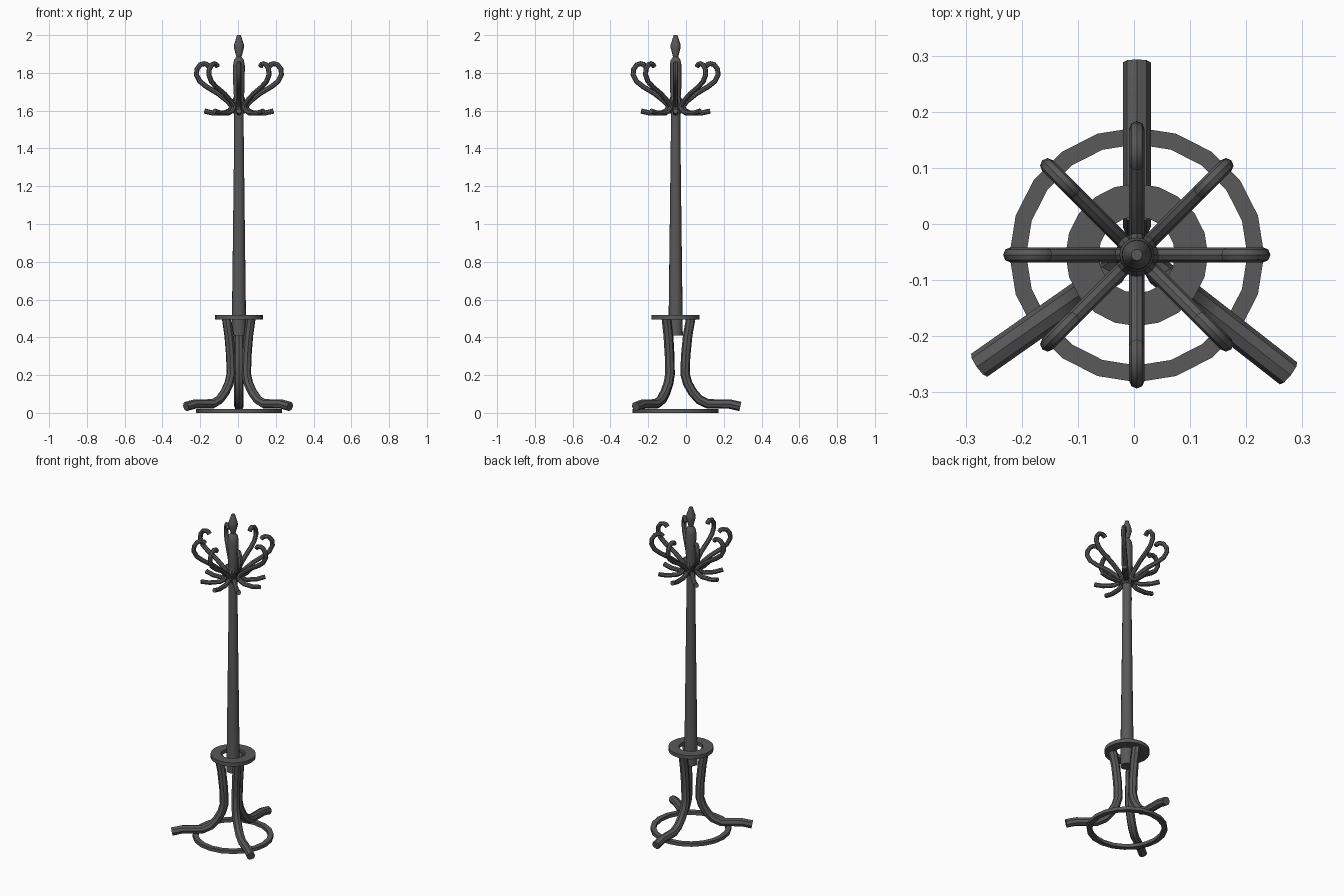
import bpy
import math

cube = bpy.data.objects.get("Cube")
if cube:
    bpy.data.objects.remove(cube, do_unlink=True)

AXIS = (0.005, -0.055)  # the pole's position on the floor

dark = bpy.data.materials.new("dark_grey")
dark.use_nodes = True
COLOUR = (0.1, 0.1, 0.1, 1)
dark.diffuse_color = COLOUR
dark.node_tree.nodes["Principled BSDF"].inputs["Base Color"].default_value = COLOUR


def finish(obj):
    obj.location = (*AXIS, 0)
    obj.data.materials.append(dark)
    bpy.ops.object.select_all(action="DESELECT")
    obj.select_set(True)
    bpy.context.view_layer.objects.active = obj
    if obj.type == "CURVE":
        bpy.ops.object.convert(target="MESH")
    bpy.ops.object.shade_smooth_by_angle(angle=math.radians(35))


def lathe(name, profile, sides, ring=False):
    """Turn (radius, z) points about the axis; a ring joins its last point to its first."""
    verts, faces = [], []
    for i in range(sides):
        a = math.tau * i / sides
        verts += [(r * math.cos(a), r * math.sin(a), z) for r, z in profile]
    n = len(profile)
    for i in range(sides):
        j = (i + 1) % sides
        for k in range(n if ring else n - 1):
            m = (k + 1) % n
            faces.append((i * n + k, j * n + k, j * n + m, i * n + m))
    if not ring:
        faces.append([i * n for i in reversed(range(sides))])
        faces.append([i * n + n - 1 for i in range(sides)])
    mesh = bpy.data.meshes.new(name)
    mesh.from_pydata(verts, [], faces)
    obj = bpy.data.objects.new(name, mesh)
    bpy.context.collection.objects.link(obj)
    finish(obj)


def flat_ring(name, inner, outer, low, high, sides):
    lathe(name, [(inner, low), (outer, low), (outer, high), (inner, high)], sides, ring=True)


def bent_rod(name, path, angle, radius):
    """Sweep a round rod along (radius, z) points in the upright plane at an angle."""
    curve = bpy.data.curves.new(name, "CURVE")
    curve.dimensions = "3D"
    curve.bevel_depth = radius
    curve.bevel_resolution = 2
    curve.use_fill_caps = True
    spline = curve.splines.new("POLY")
    spline.points.add(len(path) - 1)
    a = math.radians(angle)
    for point, (r, z) in zip(spline.points, path):
        point.co = (r * math.cos(a), r * math.sin(a), z, 1)
    obj = bpy.data.objects.new(name, curve)
    bpy.context.collection.objects.link(obj)
    finish(obj)


# Tapered pole with its turned finial
lathe("pole", [(0.038, 0.41), (0.036, 0.6), (0.031, 1.0), (0.025, 1.5), (0.025, 1.65),
               (0.03, 1.72), (0.031, 1.84), (0.026, 1.868), (0.014, 1.885),
               (0.027, 1.935), (0.026, 1.95), (0.01, 2.0)], 16)

# Umbrella ring and floor ring
flat_ring("upper_ring", 0.068, 0.127, 0.495, 0.518, 20)
flat_ring("floor_ring", 0.197, 0.227, 0.0, 0.02, 20)

# Three splayed legs
LEG = [(0.08, 0.5), (0.064, 0.41), (0.053, 0.3), (0.05, 0.205), (0.064, 0.155), (0.09, 0.11),
       (0.125, 0.07), (0.17, 0.048), (0.285, 0.047), (0.343, 0.034)]
for name, angle in (("back", 90), ("right", 215), ("left", -38)):
    bent_rod(name + "_leg", LEG, angle, 0.025)

# Eight large curled hooks over eight short ones
COAT_HOOK = [(0.018, 1.59), (0.03, 1.615), (0.06, 1.65), (0.11, 1.69), (0.172, 1.727),
             (0.207, 1.755), (0.225, 1.79), (0.222, 1.82), (0.205, 1.843),
             (0.185, 1.849), (0.17, 1.845), (0.161, 1.834)]
SMALL_HOOK = [(0.015, 1.67), (0.03, 1.63), (0.05, 1.6), (0.075, 1.588),
              (0.135, 1.587), (0.183, 1.598)]
for i in range(8):
    bent_rod(f"coat_hook_{i + 1}", COAT_HOOK, 45 * i, 0.0135)
    bent_rod(f"small_hook_{i + 1}", SMALL_HOOK, 45 * i, 0.0135)
